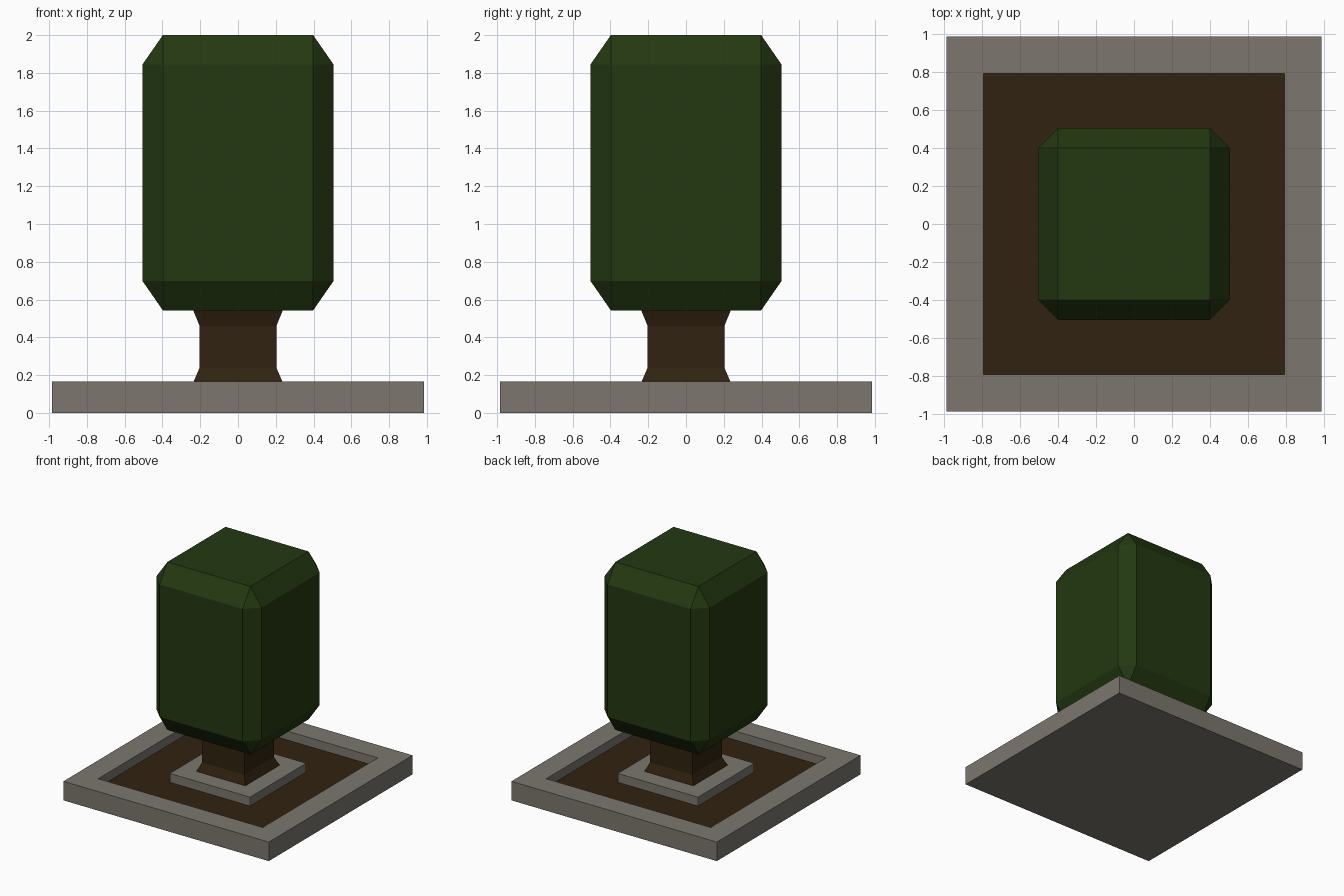
import bpy, bmesh
from mathutils import Matrix

cube = bpy.data.objects.get("Cube")
if cube:
    bpy.data.objects.remove(cube, do_unlink=True)


def material(name, rgb):
    m = bpy.data.materials.new(name)
    m.use_nodes = True
    m.diffuse_color = (*rgb, 1)
    m.node_tree.nodes["Principled BSDF"].inputs["Base Color"].default_value = (*rgb, 1)
    return m


stone = material("stone grey", (0.2, 0.185, 0.157))
bark = material("soil and bark brown", (0.03, 0.0165, 0.005))
leaf = material("leaf green", (0.017, 0.04, 0.0055))

GROUND, SOIL = 0.165, 0.088


def box(bm, half, low, high):
    fit = Matrix.Translation((0, 0, (low + high) / 2)) @ Matrix.Diagonal((2 * half, 2 * half, high - low, 1))
    bmesh.ops.create_cube(bm, size=1, matrix=fit)


def top_face(bm):
    return max(bm.faces, key=lambda f: f.calc_center_median().z)


def finish(bm, name, *mats):
    bmesh.ops.recalc_face_normals(bm, faces=bm.faces)
    mesh = bpy.data.meshes.new(name)
    bm.to_mesh(mesh)
    bm.free()
    for m in mats:
        mesh.materials.append(m)
    obj = bpy.data.objects.new(name, mesh)
    bpy.context.collection.objects.link(obj)
    return obj


# Square planter slab with a sunken bed of soil
bm = bmesh.new()
box(bm, 0.985, 0, GROUND)
rim = top_face(bm)
bmesh.ops.inset_region(bm, faces=[rim], thickness=0.277)
bed = bmesh.ops.extrude_discrete_faces(bm, faces=[rim])["faces"][0]
bmesh.ops.translate(bm, verts=bed.verts, vec=(0, 0, SOIL - GROUND))
bed.material_index = 1
finish(bm, "planter_slab", stone, bark)

# Stone block under the trunk
bm = bmesh.new()
box(bm, 0.385, SOIL, GROUND)
finish(bm, "trunk_plinth", stone)

# Square trunk, flared at both ends
bm = bmesh.new()
rings = []
for half, z in ((0.235, GROUND), (0.203, 0.24), (0.203, 0.46), (0.238, 0.545)):
    rings.append([bm.verts.new((x * half, y * half, z))
                  for x, y in ((-1, -1), (1, -1), (1, 1), (-1, 1))])
for low, high in zip(rings, rings[1:]):
    for i in range(4):
        j = (i + 1) % 4
        bm.faces.new((low[i], low[j], high[j], high[i]))
bm.faces.new(rings[0][::-1])
bm.faces.new(rings[-1])
finish(bm, "trunk", bark)

# Clipped crown: a chamfered cube stretched upwards
bm = bmesh.new()
bmesh.ops.create_cube(bm, size=1.01)
bmesh.ops.bevel(bm, geom=bm.edges[:], offset=0.107, offset_type='OFFSET',
                segments=1, profile=0.5, affect='EDGES')
low, high = 0.543, 2.0
bmesh.ops.scale(bm, vec=(1, 1, (high - low) / 1.01), verts=bm.verts)
bmesh.ops.translate(bm, vec=(0, 0, (low + high) / 2), verts=bm.verts)
finish(bm, "crown", leaf)
